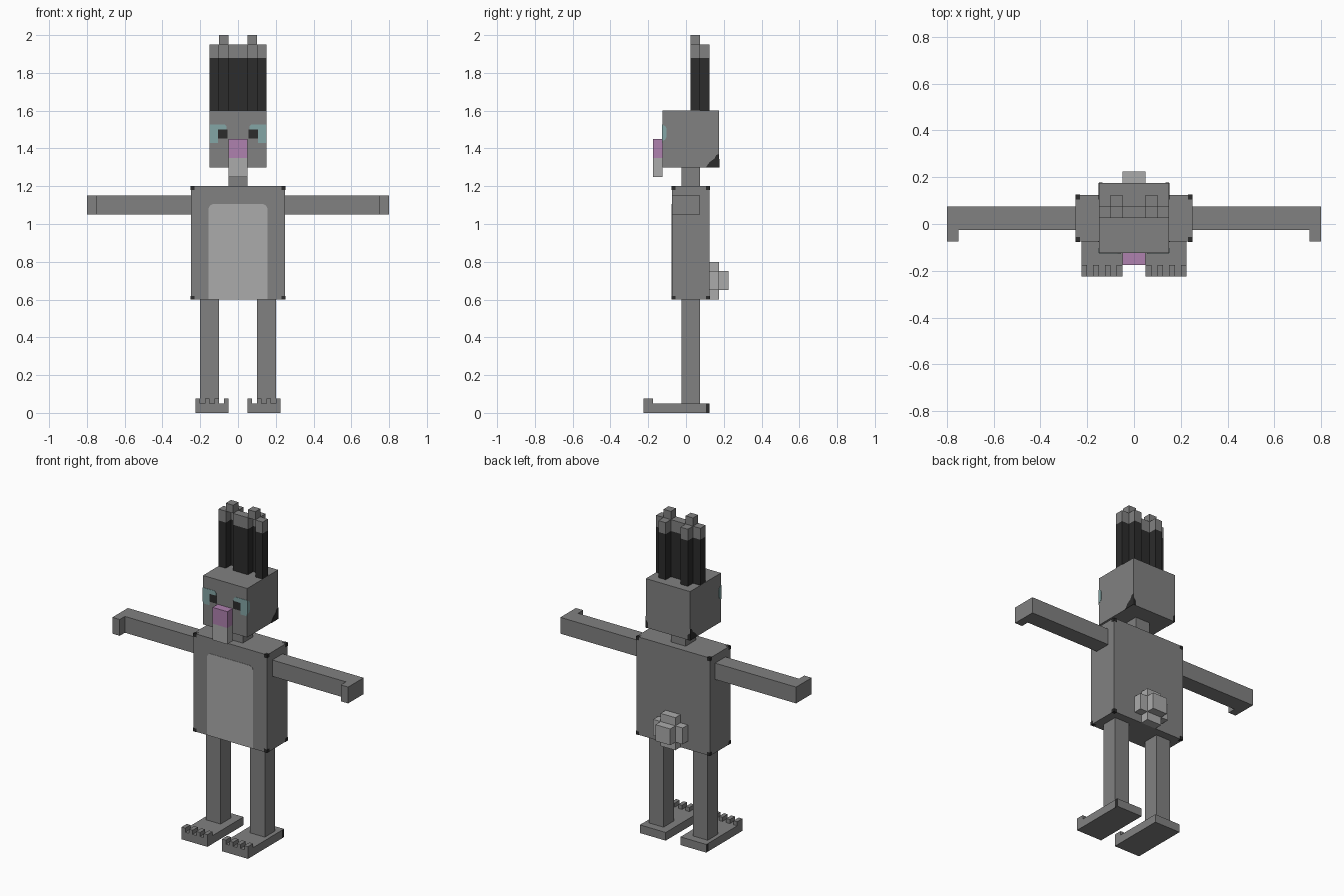
import bpy
import bmesh
from mathutils import Vector

cube = bpy.data.objects.get("Cube")
if cube:
    bpy.data.objects.remove(cube, do_unlink=True)


def material(name, rgb):
    m = bpy.data.materials.new(name)
    m.use_nodes = True
    col = (*rgb, 1.0)
    m.diffuse_color = col
    bsdf = m.node_tree.nodes["Principled BSDF"]
    bsdf.inputs["Base Color"].default_value = col
    bsdf.inputs["Roughness"].default_value = 0.9
    return m


GREY = material("grey fur", (0.22, 0.22, 0.22))
LIGHT = material("light grey fur", (0.41, 0.41, 0.41))
DARK = material("dark grey", (0.025, 0.025, 0.025))
PINK = material("pink nose", (0.43, 0.22, 0.43))
CYAN = material("pale cyan", (0.23, 0.38, 0.38))


def finish(name, bm, mat):
    bmesh.ops.recalc_face_normals(bm, faces=bm.faces[:])
    mesh = bpy.data.meshes.new(name)
    bm.to_mesh(mesh)
    bm.free()
    mesh.materials.append(mat)
    ob = bpy.data.objects.new(name, mesh)
    bpy.context.collection.objects.link(ob)
    return ob


def boxes(name, mat, *cells, sx=1):
    """One object from boxes (x0, x1, y0, y1, z0, z1); sx=-1 mirrors it."""
    bm = bmesh.new()
    for x0, x1, y0, y1, z0, z1 in cells:
        verts = bmesh.ops.create_cube(bm, size=1)["verts"]
        for v in verts:
            v.co = Vector((sx * (x0 if v.co.x < 0 else x1),
                           y0 if v.co.y < 0 else y1,
                           z0 if v.co.z < 0 else z1))
    return finish(name, bm, mat)


def plate(name, mat, points, offset):
    """Thin plate: a polygon of 3D points extruded by a small offset."""
    bm = bmesh.new()
    face = bm.faces.new([bm.verts.new(p) for p in points])
    ext = bmesh.ops.extrude_face_region(bm, geom=[face], use_keep_orig=True)
    for g in ext["geom"]:
        if isinstance(g, bmesh.types.BMVert):
            g.co += Vector(offset)
    return finish(name, bm, mat)


T = 0.002  # plate thickness

# Torso, neck and head
boxes("torso", GREY, (-0.25, 0.25, -0.075, 0.125, 0.6, 1.2))
boxes("neck", GREY, (-0.05, 0.05, -0.025, 0.075, 1.2, 1.3))
boxes("head", GREY, (-0.15, 0.15, -0.125, 0.175, 1.3, 1.6))

# Belly patch with clipped top corners
belly = [(-0.155, 0.601), (0.155, 0.601), (0.155, 1.085), (0.148, 1.098), (0.135, 1.105),
         (-0.135, 1.105), (-0.148, 1.098), (-0.155, 1.085)]
plate("belly_patch", LIGHT, [(x, -0.075, z) for x, z in belly], (0, -T, 0))

# Nose and muzzle
boxes("nose", PINK, (-0.05, 0.05, -0.175, -0.125, 1.35, 1.45))
boxes("muzzle", LIGHT, (-0.05, 0.05, -0.175, -0.125, 1.25, 1.35))

# Tail tuft
boxes("tail", LIGHT,
      (-0.05, 0.05, 0.125, 0.225, 0.65, 0.75),
      (-0.1, -0.05, 0.125, 0.175, 0.65, 0.75),
      (0.05, 0.1, 0.125, 0.175, 0.65, 0.75),
      (-0.05, 0.05, 0.125, 0.175, 0.75, 0.8),
      (-0.05, 0.05, 0.125, 0.175, 0.6, 0.65))

# Small dark marks on the torso corners
c, e = 0.02, 0.001
marks = []
for x in (-0.25, 0.25):
    for y in (-0.075, 0.125):
        for z in (0.6, 1.2):
            span = []
            for v, positive in ((x, x > 0), (y, y > 0), (z, z > 1)):
                span += [v - c, v + e] if positive else [v - e, v + c]
            marks.append(span)
boxes("torso_corner_marks", DARK, *marks)

for side, s in (("left", 1), ("right", -1)):
    # Arm with a hand turned forward
    boxes(side + "_arm", GREY, (0.25, 0.8, -0.025, 0.075, 1.05, 1.15), sx=s)
    boxes(side + "_hand", GREY, (0.75, 0.8, -0.075, -0.025, 1.05, 1.15), sx=s)

    # Leg, foot and four toes
    boxes(side + "_leg", GREY, (0.1, 0.2, -0.025, 0.075, 0.05, 0.6), sx=s)
    boxes(side + "_foot", GREY, (0.05, 0.225, -0.225, 0.125, 0, 0.05), sx=s)
    toes = [(0.05 + i * 0.05, 0.075 + i * 0.05, -0.225, -0.175, 0.05, 0.075)
            for i in range(4)]
    boxes(side + "_toes", GREY, *toes, sx=s)
    boxes(side + "_heel_mark", DARK, (0.224, 0.226, 0.105, 0.1245, 0.001, 0.0495), sx=s)

    # Ear: two rims and a back around a hollow, with a cap on top
    for part, mat, z0, z1 in (("ear", DARK, 1.6, 1.88), ("ear_tip", GREY, 1.88, 1.95)):
        boxes(side + "_" + part, mat,
              (0.0, 0.05, 0.025, 0.075, z0, z1),
              (0.1, 0.15, 0.025, 0.075, z0, z1),
              (0.05, 0.1, 0.075, 0.125, z0, z1), sx=s)
    boxes(side + "_ear_cap", GREY, (0.05, 0.1, 0.025, 0.075, 1.95, 2.0), sx=s)

    # Eye patch wrapping around the side of the head, and the pupil
    eye = [(0.15, 1.43), (0.105, 1.43), (0.105, 1.5), (0.06, 1.5),
           (0.06, 1.515), (0.07, 1.527), (0.15, 1.527)]
    plate(side + "_eye_patch", CYAN, [(s * x, -0.125, z) for x, z in eye], (0, -T, 0))
    wrap = [(-0.125, 1.44), (-0.11, 1.447), (-0.103, 1.46), (-0.103, 1.505),
            (-0.11, 1.518), (-0.125, 1.525)]
    plate(side + "_eye_patch_side", CYAN, [(s * 0.15, y, z) for y, z in wrap], (s * T, 0, 0))
    boxes(side + "_pupil", DARK, (0.055, 0.105, -0.127, -0.1245, 1.452, 1.5), sx=s)

    # Dark mark at the lower back corner of the head
    jaw = [(0.175, 1.3), (0.105, 1.3), (0.125, 1.328), (0.15, 1.345), (0.16, 1.365), (0.175, 1.37)]
    plate(side + "_jaw_mark", DARK, [(s * 0.15, y, z) for y, z in jaw], (s * T, 0, 0))
    nape = [(0.15, 1.3), (0.135, 1.3), (0.135, 1.33), (0.15, 1.345)]
    plate(side + "_nape_mark", DARK, [(s * x, 0.175, z) for x, z in nape], (0, T, 0))
